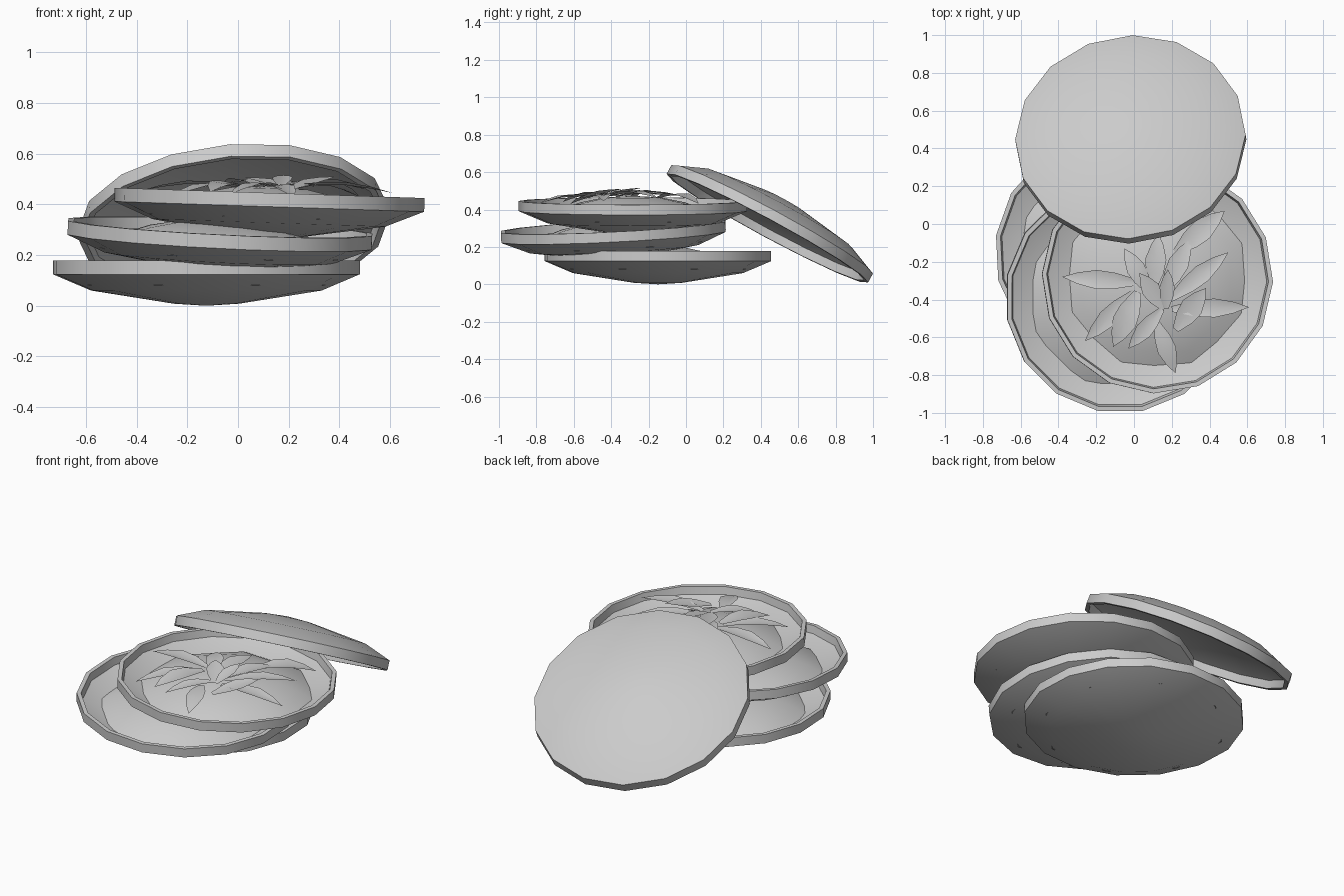
import bpy, bmesh, math
from mathutils import Vector, Matrix

cube = bpy.data.objects.get("Cube")
if cube:
    bpy.data.objects.remove(cube, do_unlink=True)

grey = bpy.data.materials.new("plain_grey")
grey.use_nodes = True
grey.diffuse_color = (0.6, 0.6, 0.6, 1)
grey.node_tree.nodes["Principled BSDF"].inputs["Base Color"].default_value = (0.6, 0.6, 0.6, 1)


def finish(bm, name, matrix=Matrix(), angle=30):
    mesh = bpy.data.meshes.new(name)
    bm.to_mesh(mesh)
    bm.free()
    mesh.materials.append(grey)
    obj = bpy.data.objects.new(name, mesh)
    bpy.context.collection.objects.link(obj)
    obj.matrix_world = matrix
    bpy.ops.object.select_all(action='DESELECT')
    obj.select_set(True)
    bpy.context.view_layer.objects.active = obj
    bpy.ops.object.shade_smooth_by_angle(angle=math.radians(angle))
    return obj


def lathe(profile, sides, turn):
    """Spin (radius, height) points round z; a zero radius makes a pole."""
    bm = bmesh.new()
    rings = []
    for r, z in profile:
        count = 1 if r == 0 else sides
        rings.append([bm.verts.new((r * math.cos(turn + math.tau * i / sides),
                                    r * math.sin(turn + math.tau * i / sides), z))
                      for i in range(count)])
    for a, b in zip(rings, rings[1:]):
        for i in range(sides):
            j = (i + 1) % sides
            corners = [a[i % len(a)], a[j % len(a)], b[j % len(b)], b[i % len(b)]]
            bm.faces.new(list(dict.fromkeys(corners)))
    bmesh.ops.recalc_face_normals(bm, faces=bm.faces)
    return bm


def placed(centre, slope_x, slope_y, flip=False):
    """Put the rim centre on a plane with the given slopes."""
    normal = Vector((-slope_x, -slope_y, 1)).normalized()
    tilt = Vector((0, 0, 1)).rotation_difference(normal).to_matrix().to_4x4()
    turn = Matrix.Rotation(math.pi, 4, 'X') if flip else Matrix()
    return Matrix.Translation(centre) @ tilt @ turn


# Profiles measured from the rim plane
DISH = [(0, -0.178), (0.13, -0.17), (0.46, -0.118), (0.612, -0.054), (0.612, 0),
        (0.588, 0), (0.58, -0.045), (0.45, -0.1), (0, -0.15)]
FILLING = [(0.51, -0.098), (0.42, -0.052), (0.3, -0.01), (0.16, 0.018), (0, 0.028)]


# Three stacked dishes with domed filling
dishes = {
    "bottom": ((-0.125, -0.15, 0.178), 0, 0, -8.4),
    "middle": ((-0.07, -0.39, 0.31), -0.05, 0.05, 11),
    "top": ((0.125, -0.285, 0.445), -0.033, 0, -2),
}
for name, (centre, sx, sy, turn) in dishes.items():
    place = placed(centre, sx, sy)
    finish(lathe(DISH, 16, math.radians(turn)), name + "_dish", place)
    finish(lathe(FILLING, 8, math.pi / 8), name + "_filling", place, 50)

# Empty upturned dish leaning on the stack
finish(lathe(DISH, 16, 0), "leaning_lid",
       placed((-0.015, 0.435, 0.3), 0.09, -0.54, flip=True))


def leaf(name, base, tip, width, z0, z1, arch):
    """Pointed leaf with a bent middle and slightly folded halves."""
    a, b = Vector((*base, z0)), Vector((*tip, z1))
    side = Vector((a.y - b.y, b.x - a.x, 0)).normalized()
    bm = bmesh.new()
    rows = []
    for t, w in ((0, 0.3), (0.3, 0.85), (0.55, 1), (0.8, 0.6), (1, 0)):
        mid = a.lerp(b, t) + Vector((0, 0, arch * math.sin(math.pi * t)))
        if w == 0:
            rows.append([bm.verts.new(mid)])
            continue
        drop = Vector((0, 0, 0.012 * w))
        rows.append([bm.verts.new(mid - side * width * w / 2 + drop),
                     bm.verts.new(mid),
                     bm.verts.new(mid + side * width * w / 2 + drop)])
    for p, q in zip(rows, rows[1:]):
        for i in range(2):
            if len(q) == 1:
                bm.faces.new((p[i], q[0], p[i + 1]))
            else:
                bm.faces.new((p[i], q[i], q[i + 1], p[i + 1]))
    bmesh.ops.recalc_face_normals(bm, faces=bm.faces)
    if sum(f.normal.z for f in bm.faces) < 0:
        bmesh.ops.reverse_faces(bm, faces=bm.faces)
    finish(bm, name, angle=60)


# Leaves: base, tip, width, base height, tip height, arch
leaves = [
    ((0.02, -0.31), (-0.38, -0.28), 0.1, 0.47, 0.455, 0.02),
    ((0.0, -0.36), (-0.26, -0.62), 0.1, 0.47, 0.43, 0.02),
    ((0.02, -0.36), (-0.11, -0.65), 0.13, 0.475, 0.45, 0.02),
    ((0.15, -0.45), (-0.03, -0.66), 0.09, 0.475, 0.44, 0.015),
    ((0.12, -0.52), (0.22, -0.79), 0.1, 0.47, 0.43, 0.015),
    ((0.22, -0.56), (0.38, -0.34), 0.12, 0.46, 0.51, 0.0),
    ((0.2, -0.45), (0.61, -0.44), 0.1, 0.47, 0.445, 0.02),
    ((0.19, -0.4), (0.5, -0.15), 0.1, 0.475, 0.46, 0.02),
    ((0.22, -0.15), (0.48, 0.07), 0.12, 0.46, 0.43, 0.03),
    ((0.16, -0.36), (0.3, -0.08), 0.11, 0.47, 0.47, 0.015),
    ((0.1, -0.35), (0.13, -0.05), 0.11, 0.475, 0.48, 0.01),
    ((0.08, -0.36), (-0.05, -0.13), 0.1, 0.475, 0.48, 0.015),
    ((0.16, -0.45), (0.03, -0.26), 0.1, 0.47, 0.505, 0.0),
    ((0.17, -0.45), (0.18, -0.24), 0.08, 0.47, 0.515, 0.0),
]
for i, spec in enumerate(leaves):
    leaf(f"leaf_{i + 1}", *spec)
